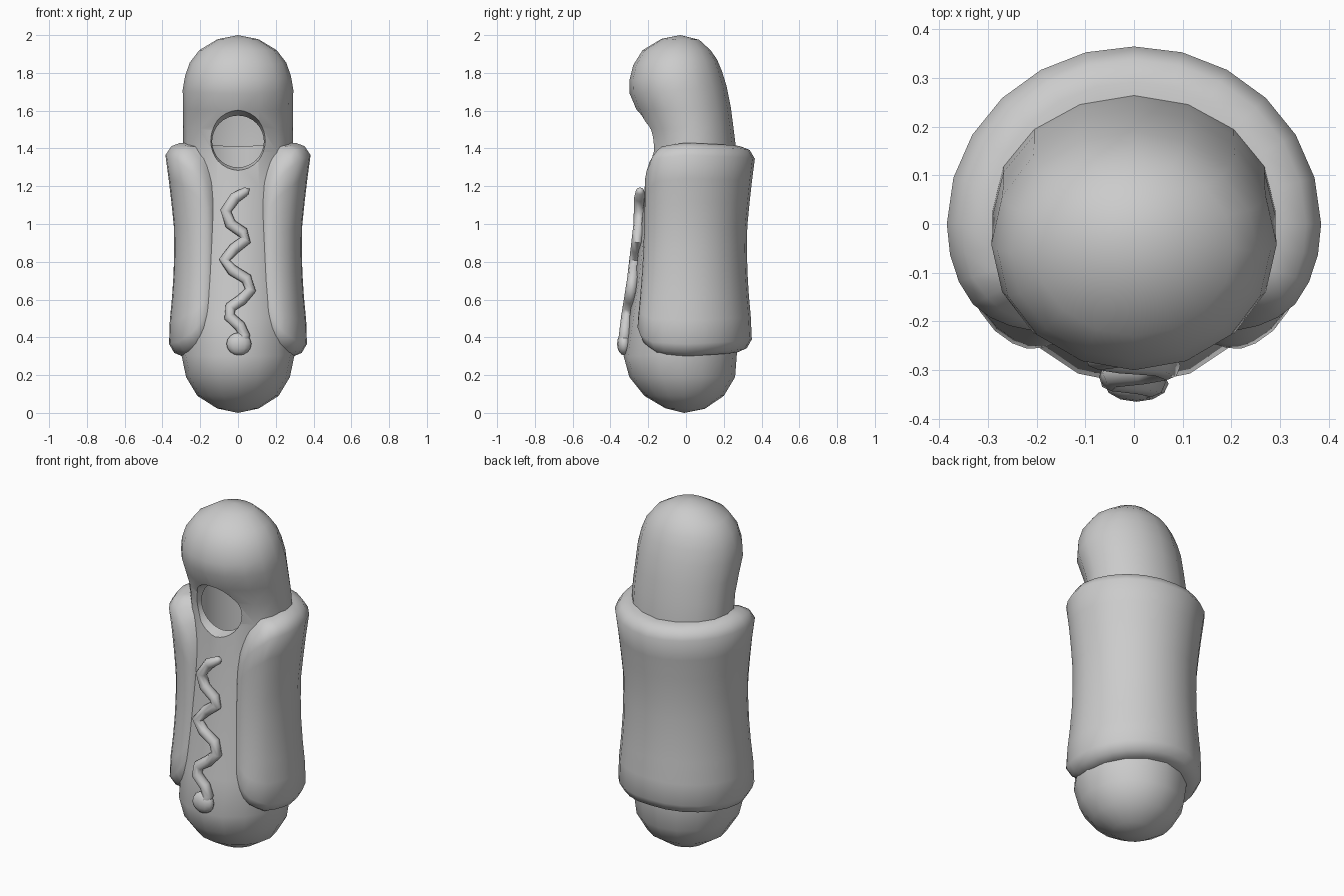
import bpy, bmesh, math
from mathutils import Vector, Matrix

if "Cube" in bpy.data.objects:
    bpy.data.objects.remove(bpy.data.objects["Cube"])

grey = bpy.data.materials.new("plain grey")
grey.diffuse_color = (0.6, 0.6, 0.6, 1)
grey.use_nodes = True
grey.node_tree.nodes["Principled BSDF"].inputs["Base Color"].default_value = grey.diffuse_color


def make(name, bm):
    bmesh.ops.recalc_face_normals(bm, faces=bm.faces)
    me = bpy.data.meshes.new(name)
    bm.to_mesh(me)
    bm.free()
    me.materials.append(grey)
    ob = bpy.data.objects.new(name, me)
    bpy.context.collection.objects.link(ob)
    return ob


def smooth(ob, angle):
    bpy.ops.object.select_all(action='DESELECT')
    ob.select_set(True)
    bpy.context.view_layer.objects.active = ob
    bpy.ops.object.shade_smooth_by_angle(angle=math.radians(angle))


def skin(bm, rings):
    """Bridge closed rings of points with quads."""
    vs = [[bm.verts.new(p) for p in r] for r in rings]
    n = len(vs[0])
    for a, b in zip(vs, vs[1:]):
        for i in range(n):
            j = (i + 1) % n
            bm.faces.new((a[i], a[j], b[j], b[i]))
    return vs


def fan(bm, ring, tip):
    t = bm.verts.new(tip)
    for i in range(len(ring)):
        bm.faces.new((ring[i], ring[(i + 1) % len(ring)], t))


def lerp_table(table, t):
    for (a, va), (b, vb) in zip(table, table[1:]):
        if t <= b:
            return va + (vb - va) * max(0, (t - a) / (b - a))
    return table[-1][1]


# Sausage: bent stack of rings (front y, front z, back y, back z, half width)
RINGS = [
    (-.11, .025, .10, .022, .11), (-.22, .09, .20, .09, .215),
    (-.30, .19, .26, .19, .275), (-.33, .30, .27, .32, .30),
    (-.30, .50, .27, .50, .30), (-.27, .70, .27, .70, .297),
    (-.235, 1.0, .27, 1.0, .29), (-.215, 1.2, .27, 1.2, .29),
    (-.20, 1.38, .265, 1.40, .29), (-.215, 1.50, .25, 1.52, .29),
    (-.26, 1.60, .237, 1.62, .29), (-.298, 1.69, .215, 1.73, .293),
    (-.30, 1.76, .19, 1.81, .28), (-.28, 1.84, .165, 1.87, .255),
    (-.23, 1.92, .13, 1.92, .205), (-.13, 1.98, .07, 1.975, .11)]
bm = bmesh.new()
rings = []
for yf, zf, yb, zb, hw in RINGS:
    ring = []
    for i in range(16):
        a = math.tau * i / 16
        s = math.sin(a)
        ring.append((hw * math.cos(a), (yf + yb) / 2 + (yb - yf) / 2 * s,
                     (zf + zb) / 2 + (zb - zf) / 2 * s))
    rings.append(ring)
vs = skin(bm, rings)
fan(bm, vs[0], (0, -.01, 0))
fan(bm, vs[-1], (0, -.03, 2))
sausage = make("sausage", bm)

# Face opening: tapered cut through the front, floor removed to leave a lip
FLOOR = -.14
bm = bmesh.new()
cut = skin(bm, [[(r * math.cos(math.tau * i / 32), y, 1.437 + r * math.sin(math.tau * i / 32))
                 for i in range(32)] for y, r in ((-.45, .21), (FLOOR, .137))])
for ring in cut:
    bm.faces.new(ring)
cutter = make("opening_cutter", bm)
cutter.hide_render = True
mod = sausage.modifiers.new("opening", 'BOOLEAN')
mod.object = cutter
mod.operation = 'DIFFERENCE'
mod.solver = 'EXACT'
dg = bpy.context.evaluated_depsgraph_get()
hollow = bpy.data.meshes.new_from_object(sausage.evaluated_get(dg))
sausage.modifiers.clear()
sausage.data = hollow
bpy.data.objects.remove(cutter)
bm = bmesh.new()
bm.from_mesh(hollow)
floor = [f for f in bm.faces if all(abs(v.co.y - FLOOR) < 1e-4 and abs(v.co.x) < .15
                                   and abs(v.co.z - 1.437) < .15 for v in f.verts)]
bmesh.ops.delete(bm, geom=floor, context='FACES')
bm.to_mesh(hollow)
bm.free()
smooth(sausage, 45)

# Bun: thick wrap swept around the back, thinning to rounded front edges
LOW = [(30, .56), (33, .47), (38, .40), (45, .355), (60, .31), (90, .30), (180, .325)]
HIGH = [(30, 1.12), (33, 1.22), (38, 1.29), (45, 1.345), (60, 1.41), (90, 1.43), (180, 1.41)]
FLARE = [(.3, .365), (.45, .365), (.6, .35), (.8, .337), (1.0, .34), (1.2, .362), (1.37, .385)]
FRONT = [(.45, .98), (1.0, .88), (1.25, .82)]


def bun_section(phi):
    p = min(phi, 360 - phi)
    lo, hi = lerp_table(LOW, p), lerp_table(HIGH, p)
    e = min(1, (p - 30) / 28)
    k = .12 + .88 * math.sqrt(max(0, 1 - (1 - e) ** 2))
    prof = [(0, 0), (0, .45), (.018, .78), (.065, 1)]
    pts = [(lo + d, f) for d, f in prof]
    pts += [(lo + .065 + (hi - lo - .13) * j / 8, 1) for j in range(1, 8)]
    pts += [(hi - d, f) for d, f in reversed(prof)]
    inner = .24 if p > 60 else .22
    a = math.radians(phi)
    out = []
    for z, f in pts:
        full = lerp_table(FLARE, z)
        edge = inner + .03
        r = inner + (edge + (full - edge) * k - inner) * f
        c = -math.cos(a)
        sy = .955 if c > 0 else 1 + (lerp_table(FRONT, z) - 1) * min(1, -c * 1.5)
        out.append((r * math.sin(a), r * c * sy, z))
    return out


half = [30, 31, 33, 36, 40, 45, 52, 60, 70, 80, 90, 105, 120, 135, 150, 165]
angles = half + [180] + [360 - p for p in reversed(half)]
bm = bmesh.new()
vs = skin(bm, [bun_section(p) for p in angles])
bm.faces.new(vs[0])
bm.faces.new(vs[-1])
bun = make("bun", bm)
smooth(bun, 50)

# Mustard: wavy tube down the front with a rounded drop at the end
WAVE = [(.045, 1.175), (-.015, 1.14), (-.065, 1.07), (-.04, 1.0), (.025, .955), (.04, .915),
        (-.02, .87), (-.072, .81), (-.03, .755), (.045, .71), (.066, .65), (.02, .60),
        (-.04, .56), (-.045, .51), (.01, .46), (.035, .41), (.01, .36)]
DEPTH = [(.3, -.338), (.5, -.315), (.7, -.283), (1.0, -.248), (1.2, -.243)]
path = [Vector((x, -lerp_table([(z0, -y0) for z0, y0 in DEPTH], z), z)) for x, z in WAVE]
bm = bmesh.new()
rings = []
for i, p in enumerate(path):
    t = (path[min(i + 1, len(path) - 1)] - path[max(i - 1, 0)]).normalized()
    side = t.cross(Vector((0, 1, 0))).normalized()
    up = side.cross(t)
    r = .03 if i else .022
    rings.append([p + r * (side * math.cos(math.tau * j / 8) + up * math.sin(math.tau * j / 8))
                  for j in range(8)])
vs = skin(bm, rings)
fan(bm, vs[0], path[0] + Vector((.018, 0, .012)))
bm.faces.new(vs[-1])
bmesh.ops.create_uvsphere(bm, u_segments=12, v_segments=8, radius=1,
                          matrix=Matrix.Translation((.005, -.328, .365)) @ Matrix.Diagonal((.066, .037, .06, 1)))
mustard = make("mustard", bm)
smooth(mustard, 60)
